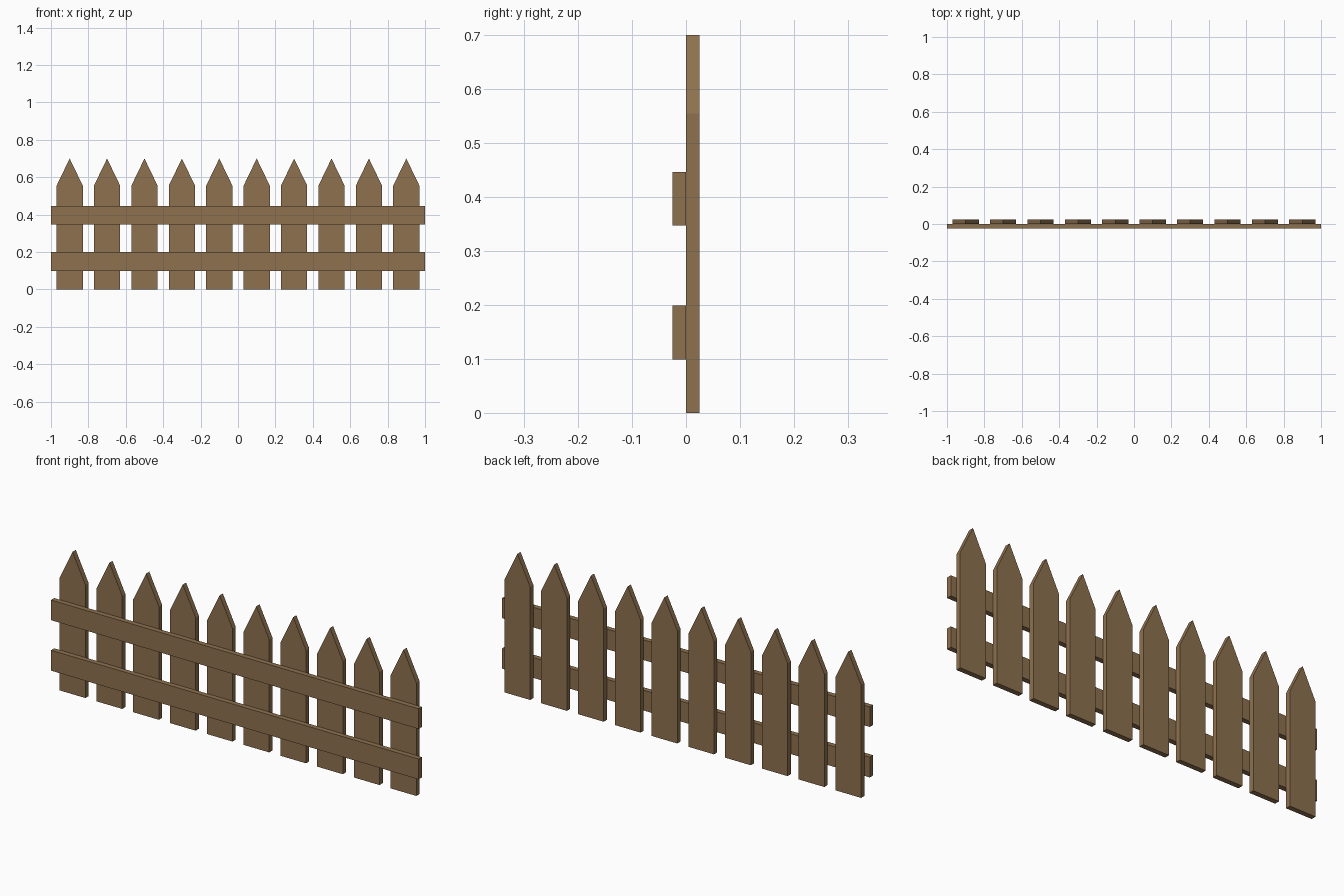
import bpy, bmesh

if "Cube" in bpy.data.objects:
    bpy.data.objects.remove(bpy.data.objects["Cube"])

wood = bpy.data.materials.new("brown_wood")
wood.diffuse_color = (0.27, 0.165, 0.076, 1)
wood.use_nodes = True
wood.node_tree.nodes["Principled BSDF"].inputs["Base Color"].default_value = wood.diffuse_color


def prism(name, profile, y0, y1):
    """Extrude an x-z outline from y0 to y1."""
    bm = bmesh.new()
    face = bm.faces.new([bm.verts.new((x, y0, z)) for x, z in profile])
    ext = bmesh.ops.extrude_face_region(bm, geom=[face])
    verts = [g for g in ext["geom"] if isinstance(g, bmesh.types.BMVert)]
    bmesh.ops.translate(bm, verts=verts, vec=(0, y1 - y0, 0))
    bmesh.ops.recalc_face_normals(bm, faces=bm.faces)
    mesh = bpy.data.meshes.new(name)
    bm.to_mesh(mesh)
    bm.free()
    mesh.materials.append(wood)
    obj = bpy.data.objects.new(name, mesh)
    bpy.context.collection.objects.link(obj)
    return obj


# pointed pickets
HALF = 0.07
for i in range(10):
    x = -0.9 + 0.2 * i
    prism(f"picket_{i + 1}",
          [(x - HALF, 0), (x + HALF, 0), (x + HALF, 0.555),
           (x, 0.70), (x - HALF, 0.555)], 0, 0.025)

# horizontal rails in front of the pickets
for name, z0, z1 in (("lower_rail", 0.099, 0.199), ("upper_rail", 0.347, 0.446)):
    prism(name, [(-1, z0), (1, z0), (1, z1), (-1, z1)], -0.025, 0)
